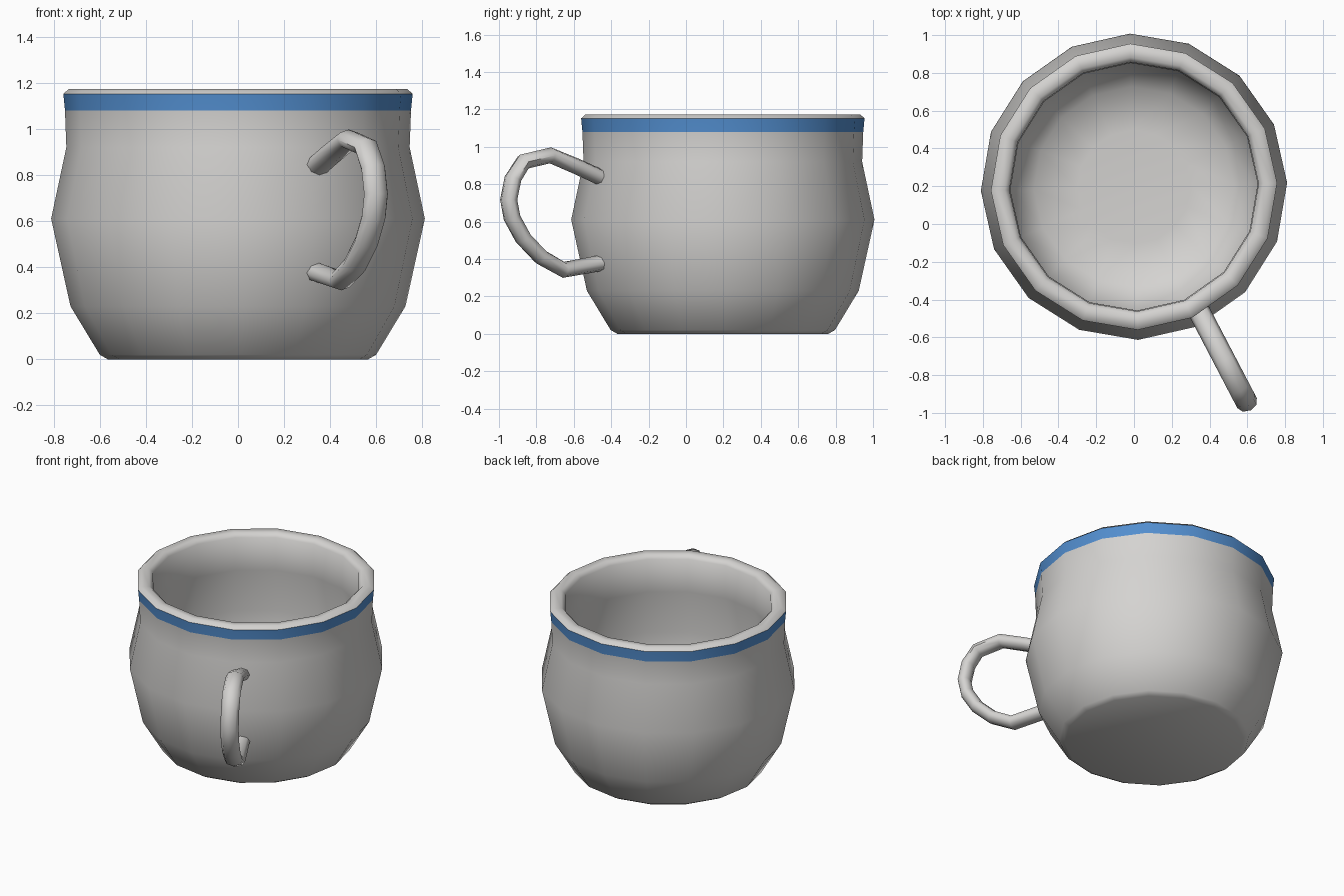
import bpy, bmesh, math
from mathutils import Vector

if "Cube" in bpy.data.objects:
    bpy.data.objects.remove(bpy.data.objects["Cube"])

CENTRE = Vector((0, 0.197, 0))
SIDES = 16


def material(name, rgb):
    m = bpy.data.materials.new(name)
    m.diffuse_color = (*rgb, 1)
    m.use_nodes = True
    m.node_tree.nodes["Principled BSDF"].inputs["Base Color"].default_value = m.diffuse_color
    return m


clay = material("pale_grey_glaze", (0.66, 0.65, 0.635))
blue = material("blue_glaze", (0.085, 0.27, 0.62))


def finish(bm, name, mats, angle):
    bmesh.ops.recalc_face_normals(bm, faces=bm.faces)
    me = bpy.data.meshes.new(name)
    bm.to_mesh(me)
    bm.free()
    for m in mats:
        me.materials.append(m)
    ob = bpy.data.objects.new(name, me)
    bpy.context.collection.objects.link(ob)
    bpy.ops.object.select_all(action='DESELECT')
    bpy.context.view_layer.objects.active = ob
    ob.select_set(True)
    bpy.ops.object.shade_smooth_by_angle(angle=math.radians(angle))
    return ob


def skin(bm, rings):
    """Bridge consecutive rings and cap both ends."""
    n = len(rings[0])
    for a, b in zip(rings, rings[1:]):
        for i in range(n):
            j = (i + 1) % n
            bm.faces.new((a[i], a[j], b[j], b[i]))
    bm.faces.new(rings[0])
    bm.faces.new(rings[-1])


# Cup body: outer wall, rim, inner wall and floor as one turned profile
profile = [(0.565, 0), (0.6, 0.02), (0.727, 0.23), (0.811, 0.61), (0.745, 0.92),
           (0.751, 1.08), (0.758, 1.152), (0.735, 1.172), (0.685, 1.17),
           (0.66, 1.145), (0.655, 0.92), (0.72, 0.61), (0.645, 0.25),
           (0.53, 0.1), (0.3, 0.08)]
bm = bmesh.new()
rings = []
for r, z in profile:
    ring = []
    for i in range(SIDES):
        a = math.radians(1.5) + 2 * math.pi * i / SIDES
        ring.append(bm.verts.new(CENTRE + Vector((r * math.cos(a), r * math.sin(a), z))))
    rings.append(ring)
skin(bm, rings)
# Blue band on the outside just under the rim
for f in bm.faces:
    c = f.calc_center_median()
    if 1.08 < c.z < 1.152 and (c - CENTRE).xy.length > 0.71:
        f.material_index = 1
finish(bm, "cup_body", [clay, blue], 50)

# Handle: oval tube swept along a path of (y, z) points in the handle plane
path = [(-0.45, 0.833), (-0.58, 0.893), (-0.725, 0.954), (-0.868, 0.92),
        (-0.925, 0.83), (-0.948, 0.717), (-0.93, 0.62), (-0.87, 0.51),
        (-0.775, 0.41), (-0.655, 0.342), (-0.455, 0.378)]
angle = math.radians(-62.4)
out = Vector((math.cos(angle), math.sin(angle), 0))
side = Vector((-out.y, out.x, 0))
pts = [CENTRE + out * ((y - CENTRE.y) / out.y) + Vector((0, 0, z)) for y, z in path]
bm = bmesh.new()
rings = []
for k, p in enumerate(pts):
    t = (pts[min(k + 1, len(pts) - 1)] - pts[max(k - 1, 0)]).normalized()
    n = t.cross(side)
    rings.append([bm.verts.new(p + side * 0.058 * math.cos(a) + n * 0.043 * math.sin(a))
                  for a in (2 * math.pi * i / 8 for i in range(8))])
skin(bm, rings)
finish(bm, "handle", [clay], 60)
